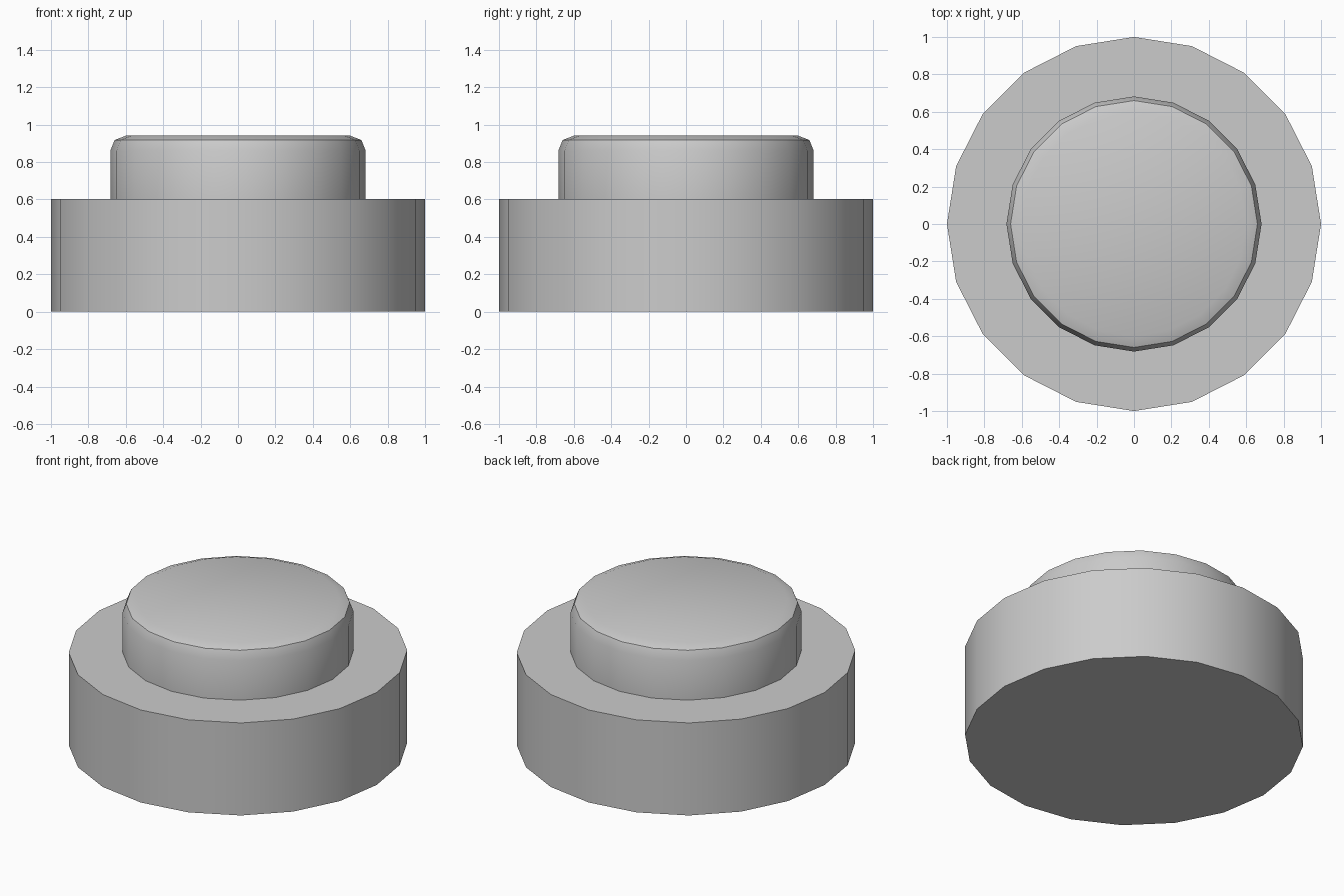
import bpy, bmesh
from math import cos, sin, pi, radians

if "Cube" in bpy.data.objects:
    bpy.data.objects.remove(bpy.data.objects["Cube"])

SIDES = 20


def lathe(name, profile):
    """Revolve (radius, z) points around z and cap both ends."""
    bm = bmesh.new()
    rings = [[bm.verts.new((r * cos(2 * pi * i / SIDES), r * sin(2 * pi * i / SIDES), z))
              for i in range(SIDES)] for r, z in profile]
    for low, high in zip(rings, rings[1:]):
        for i in range(SIDES):
            j = (i + 1) % SIDES
            bm.faces.new((low[i], low[j], high[j], high[i]))
    bm.faces.new(rings[0][::-1])
    bm.faces.new(rings[-1])
    mesh = bpy.data.meshes.new(name)
    bm.to_mesh(mesh)
    bm.free()
    obj = bpy.data.objects.new(name, mesh)
    bpy.context.collection.objects.link(obj)
    bpy.context.view_layer.objects.active = obj
    obj.select_set(True)
    bpy.ops.object.shade_smooth_by_angle(angle=radians(30))
    return obj


# Wide round base, flat shoulder, and narrower stud with a rounded top rim
lathe("round_studded_plate", [
    (1.0, 0.0), (1.0, 0.603),
    (0.682, 0.603), (0.682, 0.862),
    (0.66, 0.918), (0.60, 0.941),
])
